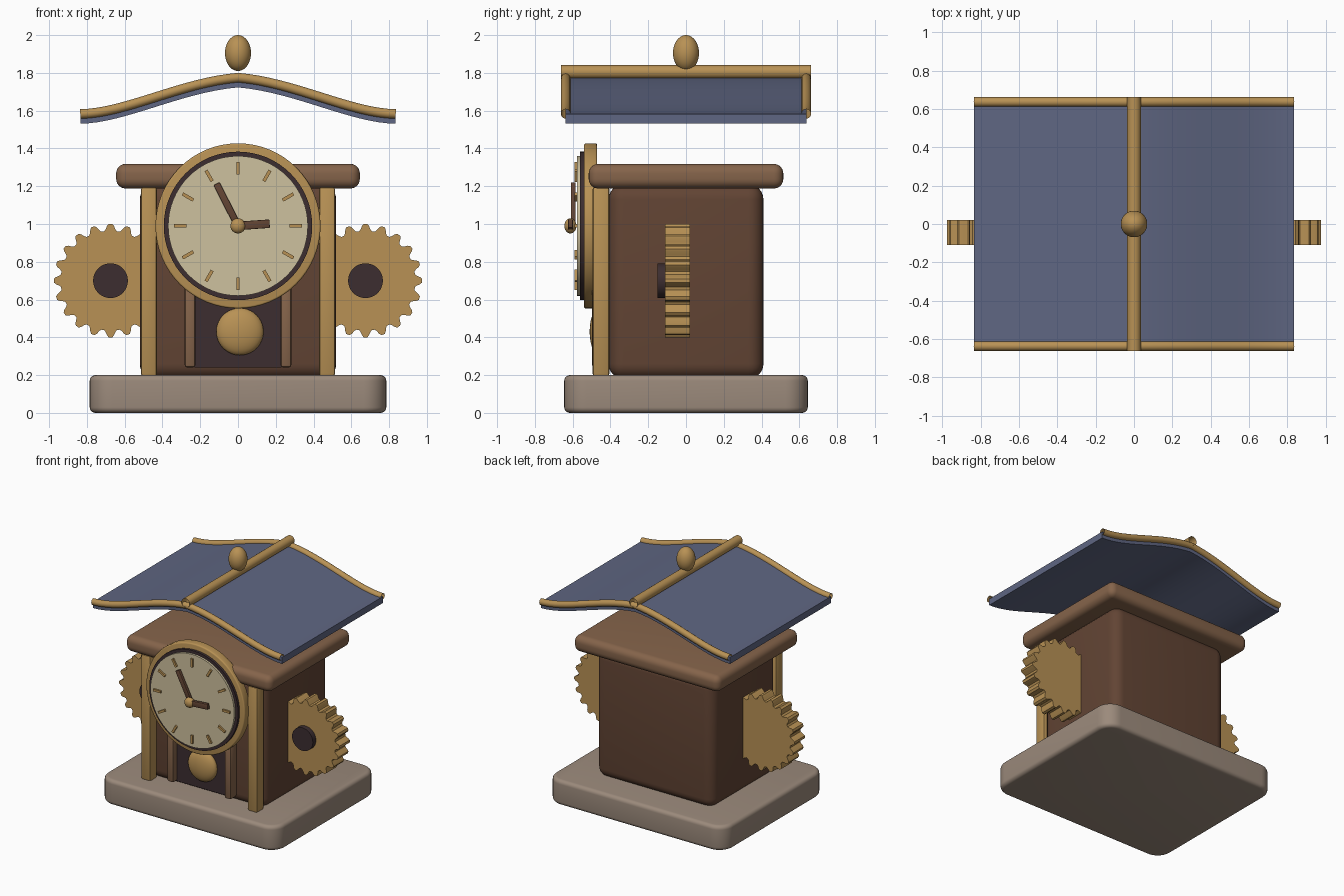
import bpy, bmesh, math
from mathutils import Matrix, Vector

if "Cube" in bpy.data.objects:
    bpy.data.objects.remove(bpy.data.objects["Cube"], do_unlink=True)


def material(name, r, g, b):
    m = bpy.data.materials.new(name)
    m.use_nodes = True
    m.diffuse_color = (r, g, b, 1)
    m.node_tree.nodes["Principled BSDF"].inputs["Base Color"].default_value = (r, g, b, 1)
    return m


GOLD = material("brass", 0.48, 0.285, 0.09)
STONE = material("stone", 0.33, 0.255, 0.2)
WOOD = material("dark wood", 0.122, 0.058, 0.034)
OAK = material("light wood", 0.235, 0.127, 0.069)
DARK = material("near black", 0.045, 0.027, 0.03)
CREAM = material("cream", 0.617, 0.533, 0.342)
SLATE = material("slate blue", 0.114, 0.133, 0.223)


def finish(name, bm, mat):
    """Turn a bmesh into an object, smooth except at sharp edges."""
    bmesh.ops.recalc_face_normals(bm, faces=bm.faces)
    for f in bm.faces:
        f.smooth = True
    for e in bm.edges:
        e.smooth = e.calc_face_angle(0) < math.radians(35)
    me = bpy.data.meshes.new(name)
    bm.to_mesh(me)
    bm.free()
    me.materials.append(mat)
    ob = bpy.data.objects.new(name, me)
    bpy.context.collection.objects.link(ob)
    return ob


def bevel(bm, edges, r, segs):
    bmesh.ops.bevel(bm, geom=edges, offset=r, segments=segs, profile=0.5,
                    affect='EDGES', clamp_overlap=True)


def box(name, mat, center, size, r=0.0, corner=None, segs=5, turn=0.0):
    """Box with rounded edges; corner gives a separate radius for upright edges."""
    bm = bmesh.new()
    bmesh.ops.create_cube(bm, size=1)
    bmesh.ops.scale(bm, vec=size, verts=bm.verts)
    if corner:
        bevel(bm, [e for e in bm.edges
                   if abs(e.verts[0].co.z - e.verts[1].co.z) > 1e-4], corner, 8)
        bevel(bm, [e for e in bm.edges
                   if abs(e.verts[0].co.z - e.verts[1].co.z) < 1e-4
                   and e.calc_face_angle(0) > 1], r, segs)
    elif r:
        bevel(bm, list(bm.edges), r, segs)
    bm.transform(Matrix.Translation(center) @ Matrix.Rotation(turn, 4, 'Y'))
    return finish(name, bm, mat)


def prism(name, mat, outline, y0, y1, r=0.0):
    """Extrude an x-z outline from y0 to y1."""
    bm = bmesh.new()
    face = bm.faces.new([bm.verts.new((x, y0, z)) for x, z in outline])
    res = bmesh.ops.extrude_face_region(bm, geom=[face])
    bmesh.ops.translate(bm, vec=(0, y1 - y0, 0),
                        verts=[v for v in res["geom"] if isinstance(v, bmesh.types.BMVert)])
    if r:
        bevel(bm, [e for e in bm.edges
                   if abs(e.verts[0].co.y - e.verts[1].co.y) < 1e-5], r, 3)
    return finish(name, bm, mat)


def circle(x, z, radius, n=64, wave=None):
    pts = []
    for i in range(n):
        a = math.tau * i / n
        rr = radius + (wave(a) if wave else 0)
        pts.append((x + rr * math.cos(a), z + rr * math.sin(a)))
    return pts


def ball(name, mat, center, radii):
    bm = bmesh.new()
    bmesh.ops.create_uvsphere(bm, u_segments=32, v_segments=20, radius=1)
    bm.transform(Matrix.Translation(center) @ Matrix.Diagonal((*radii, 1)))
    return finish(name, bm, mat)


def tube(name, mat, points, radius, sides=16):
    """Open-ended tube along points; each ring lies across the path."""
    bm = bmesh.new()
    pts = [Vector(p) for p in points]
    rings = []
    for i, p in enumerate(pts):
        t = (pts[min(i + 1, len(pts) - 1)] - pts[max(i - 1, 0)]).normalized()
        u = t.cross(Vector((0, 0, 1))).normalized()
        w = u.cross(t)
        rings.append([bm.verts.new(p + radius * (u * math.cos(math.tau * k / sides)
                                                 + w * math.sin(math.tau * k / sides)))
                      for k in range(sides)])
    for a, b in zip(rings, rings[1:]):
        for k in range(sides):
            j = (k + 1) % sides
            bm.faces.new((a[k], a[j], b[j], b[k]))
    return finish(name, bm, mat)


# Plinth, case and cornice
box("plinth", STONE, (0, 0, 0.1), (1.57, 1.29, 0.2), r=0.03, corner=0.12)
box("case", WOOD, (0, 0, 0.695), (1.04, 0.82, 1.03), r=0.08, segs=6)
box("cornice", OAK, (0, 0, 1.253), (1.29, 1.03, 0.13), r=0.05, segs=6)

# Pendulum window
box("window", DARK, (0, -0.42, 0.45), (0.46, 0.06, 0.42))
ball("pendulum_bob", GOLD, (0.01, -0.46, 0.43), (0.125, 0.05, 0.125))

# Mirrored front columns, window posts and side gears
for side, s in (("left", 1), ("right", -1)):
    box(side + "_column", GOLD, (s * 0.472, -0.45, 0.695), (0.085, 0.09, 1.0), r=0.014, segs=2)
    box(side + "_window_post", OAK, (s * 0.254, -0.455, 0.46), (0.058, 0.085, 0.44), r=0.015, segs=2)
    teeth = lambda a: 0.018 * max(-1, min(1, 1.5 * math.cos(20 * a)))
    prism(side + "_gear", GOLD, circle(s * 0.675, 0.7, 0.282, 200, teeth), -0.11, 0.02)
    prism(side + "_gear_hub", DARK, circle(s * 0.675, 0.7, 0.092, 40), -0.15, 0.019)

# Clock face
CZ = 0.99
prism("clock_rim", GOLD, circle(0, CZ, 0.437), -0.54, -0.47, r=0.01)
prism("clock_inner_ring", DARK, circle(0, CZ, 0.393), -0.56, -0.5)
prism("clock_dial", CREAM, circle(0, CZ, 0.37), -0.577, -0.52)
for i in range(12):
    a = math.tau * i / 12
    box("hour_mark", GOLD, (0.306 * math.sin(a), -0.58, CZ + 0.306 * math.cos(a)),
        (0.018, 0.02, 0.066), turn=a)


def hand(name, angle, length, width, y):
    mid = length / 2
    box(name, WOOD, (mid * math.sin(angle), y, CZ + mid * math.cos(angle)),
        (width, 0.025, length), r=0.004, segs=2, turn=angle)


hand("minute_hand", math.radians(-27), 0.25, 0.036, -0.597)
hand("hour_hand", math.radians(86), 0.168, 0.045, -0.612)
ball("hand_hub", GOLD, (0, -0.612, CZ), (0.04, 0.032, 0.04))


# Flared roof, with its slope drawn as one Bezier curve per half
def slope(t):
    ctrl = ((0, 1.775), (0.3, 1.75), (0.6, 1.585), (0.835, 1.583))
    w = ((1 - t) ** 3, 3 * t * (1 - t) ** 2, 3 * t * t * (1 - t), t ** 3)
    return tuple(sum(k * c[i] for k, c in zip(w, ctrl)) for i in (0, 1))


half = [slope(i / 16) for i in range(17)]
top = [(-x, z) for x, z in reversed(half[1:])] + half
under = [(x, z - 0.052) for x, z in reversed(top)]
prism("roof_sheet", SLATE, top + under, -0.637, 0.637)
for name, y in (("front_roof_trim", -0.637), ("back_roof_trim", 0.637)):
    tube(name, GOLD, [(x, y, z) for x, z in top], 0.025)
tube("ridge_pole", GOLD, [(0, -0.663, 1.805), (0, 0.663, 1.805)], 0.036, 24)
ball("finial", GOLD, (0, 0, 1.905), (0.069, 0.069, 0.095))
